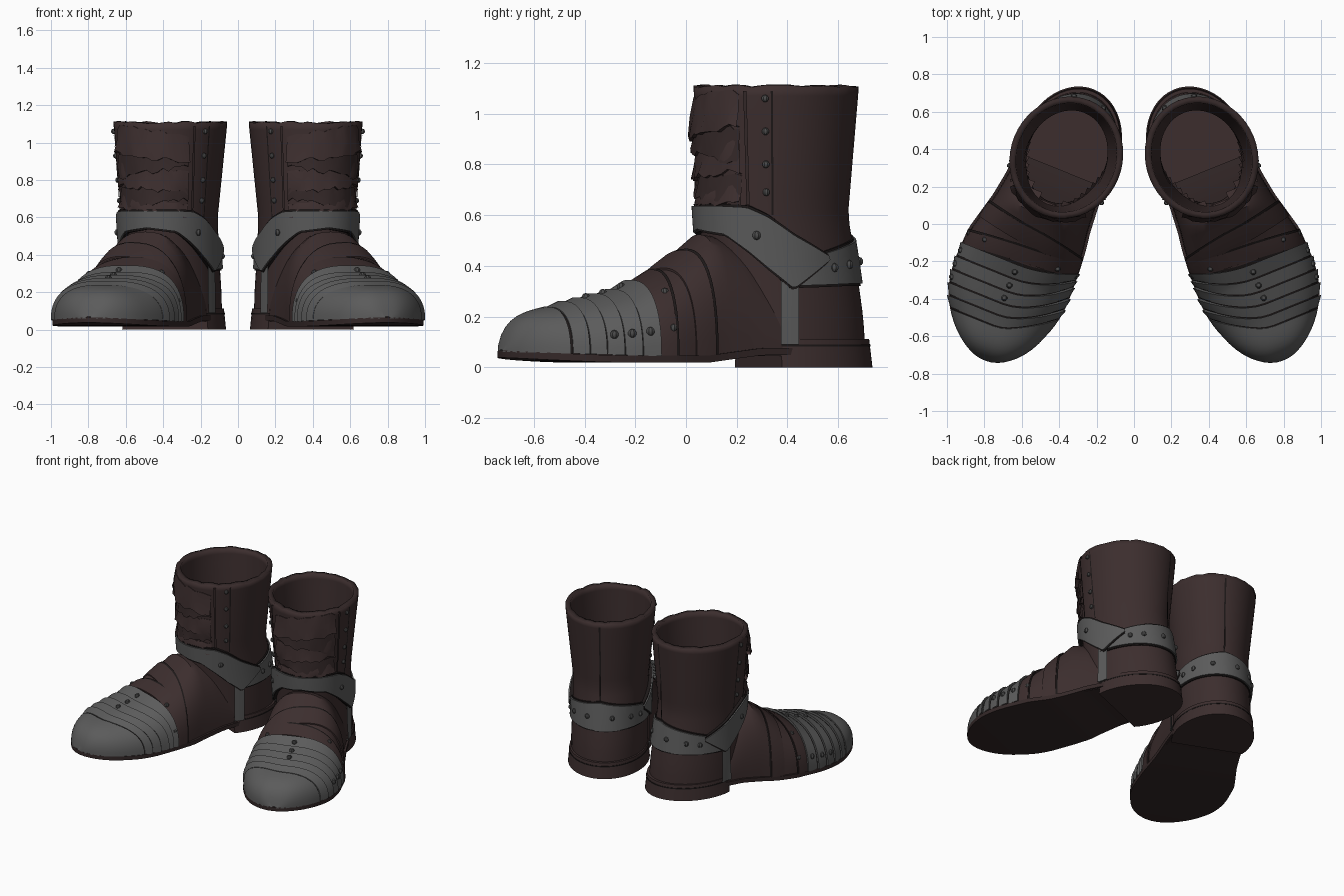
import bpy, bmesh, math, random
from mathutils import Matrix, Vector
from mathutils.bvhtree import BVHTree

random.seed(4)
cube = bpy.data.objects.get("Cube")
if cube:
    bpy.data.objects.remove(cube)

# One boot is laid out toe towards -y, then turned outwards and mirrored
PLACE = Matrix.Translation((0.36, 0.36, 0)) @ Matrix.Rotation(math.radians(22), 4, 'Z')


def material(name, rgb):
    m = bpy.data.materials.new(name)
    m.use_nodes = True
    m.diffuse_color = (*rgb, 1)
    bsdf = next(n for n in m.node_tree.nodes if n.type == 'BSDF_PRINCIPLED')
    bsdf.inputs["Base Color"].default_value = (*rgb, 1)
    bsdf.inputs["Roughness"].default_value = 0.8
    return m


LEATHER = material("brown leather", (0.045, 0.027, 0.027))
WORN = material("dark leather", (0.034, 0.021, 0.021))
METAL = material("grey metal", (0.105, 0.105, 0.105))
RIVET = material("rivet metal", (0.07, 0.07, 0.07))
SEAM = material("seam", (0.012, 0.009, 0.009))


def finish(name, bm, mat, thick=0):
    me = bpy.data.meshes.new(name)
    bm.transform(PLACE)
    bm.to_mesh(me)
    bm.free()
    ob = bpy.data.objects.new(name, me)
    bpy.context.collection.objects.link(ob)
    me.materials.append(mat)
    if thick:
        me.materials.append(WORN)
        mod = ob.modifiers.new("Thickness", 'SOLIDIFY')
        mod.thickness = thick
        mod.offset = -1
        mod.material_offset_rim = 1
    mod = ob.modifiers.new("Pair", 'MIRROR')
    mod.use_mirror_merge = False
    bpy.ops.object.select_all(action='DESELECT')
    ob.select_set(True)
    bpy.context.view_layer.objects.active = ob
    bpy.ops.object.shade_smooth_by_angle(angle=math.radians(35))


def grid(bm, rows, closed=False, caps=False):
    vs = [[bm.verts.new(p) for p in r] for r in rows]
    n = len(rows[0])
    for a, b in zip(vs, vs[1:]):
        for j in range(n if closed else n - 1):
            k = (j + 1) % n
            bm.faces.new((a[j], a[k], b[k], b[j]))
    if caps:
        bm.faces.new(vs[0][::-1])
        bm.faces.new(vs[-1])
    return bm


def table(keys, x):
    for a, b in zip(keys, keys[1:]):
        if x <= b[0]:
            f = max(0, (x - a[0]) / (b[0] - a[0]))
            return [p + (q - p) * f for p, q in zip(a[1:], b[1:])]
    return keys[-1][1:]


def spread(a, b, n):
    return [a + (b - a) * i / n for i in range(n + 1)]


# Shaft: height, forward shift, half width, half length
SHAFT = [(.06, -.035, .25, .325), (.2, -.03, .25, .32), (.4, -.01, .245, .31),
         (.6, .015, .25, .30), (.85, .01, .275, .315), (1.1, .005, .30, .33)]
# Foot: distance forward, side shift, half width, top height
FOOT = [(0, 0, .235, .30), (.2, .005, .25, .48), (.33, .01, .265, .53), (.43, .015, .285, .447),
        (.55, .025, .305, .36), (.71, .025, .31, .287), (.93, .025, .31, .237), (1.16, 0, .31, .19)]
TIP = 1.16


def shaft_ring(z, n=48, jitter=0):
    c, w, l = table(SHAFT, z)
    ang = spread(0, math.tau, n)[:-1]
    return [(math.sin(a) * w, -c - math.cos(a) * l, z + random.uniform(-jitter, jitter)) for a in ang]


def foot_size(s):
    c, w, h = table(FOOT, s)
    t = min(1, max(0, (s - .7) / (TIP - .7)))
    return c, w * (1 - t ** 2.2) ** .6, h * (1 - t ** 10) ** .5


def tip_push(s, off):
    return off * min(1, max(0, (s - .95) / .2))


def foot_point(s, t, off=0):
    c, w, h = foot_size(s)
    base = .045 + .015 * max(0, s - .7) / .46
    x = math.copysign(abs(math.cos(t)) ** .8, math.cos(t)) * (w + off)
    return Vector((c + x, -s - tip_push(s, off), base + max(.01, h - base + off) * max(0, math.sin(t)) ** .85))


def arch(s, off=0, n=28):
    return [foot_point(s, t, off) for t in spread(0, math.pi, n)]


def inside_shaft(face):
    p = face.calc_center_median()
    c, w, l = table(SHAFT, p.z)
    return (p.x / w) ** 2 + ((p.y + c) / l) ** 2 < .7


# Leather body: open shaft, and a foot cut away inside it
shaft_rows = [shaft_ring(z) for z in spread(.06, 1.07, 18)] + [shaft_ring(1.108, jitter=.006)]
stations = spread(0, .9, 24) + [.9 + (TIP - .9) * math.sin(f * math.pi / 2) for f in spread(.1, 1, 9)]
foot_rows = [arch(s) for s in stations]
body = grid(grid(bmesh.new(), shaft_rows, True), foot_rows)
bvh = BVHTree.FromBMesh(body)
body.free()
finish("boot_shaft", grid(bmesh.new(), shaft_rows, True), LEATHER, .034)
foot = grid(bmesh.new(), foot_rows)
bmesh.ops.delete(foot, geom=[f for f in foot.faces if inside_shaft(f)], context='FACES')
finish("foot_upper", foot, LEATHER)


def wrap(deg, z, off):
    """Point on the body in a direction measured from the front."""
    a = math.radians(deg)
    d = Vector((math.sin(a), -math.cos(a), 0))
    hit = bvh.ray_cast(d + Vector((0, 0, z)), -d)[0]
    return (hit or d * .3 + Vector((0, 0, z))) + d * off


def ribbon(name, a0, a1, low, high, mat, off=.018, top=None, n=40, jitter=0):
    """Raised strip round the body; low and high give its edges by angle."""
    top = off if top is None else top
    cols = []
    for a in spread(a0, a1, n):
        lo = low(a) + random.uniform(-jitter, jitter)
        hi = high(a) + random.uniform(-jitter, jitter)
        puff = random.uniform(-jitter, jitter) * .6
        mid = (lo + hi) / 2
        cols.append([wrap(a, lo, -.01), wrap(a, lo, off + puff), wrap(a, mid, (off + top) / 2 - puff),
                     wrap(a, hi, top), wrap(a, hi, -.01)])
    finish(name, grid(bmesh.new(), list(zip(*cols))), mat)


# Sole and heel block
rows = []
for s in stations[1:]:
    c, w, _ = foot_size(s)
    w += .014
    zb = .018 + .02 * max(0, (s - .7) / .46) ** 2 + .03 * min(1, max(0, (.42 - s) / .25))
    y = -s - tip_push(s, .014)
    rows.append([(c - w, y, zb), (c + w, y, zb), (c + w, y, zb + .028), (c - w, y, zb + .028)])
finish("sole", grid(bmesh.new(), rows, True, True), WORN)


def heel_ring(z, k):
    pts = [(math.sin(a) * .265 * k, .045 - math.cos(a) * .34 * k) for a in spread(0, math.tau, 48)[:-1]]
    return [(x, max(y, -.08), z) for x, y in pts]


finish("heel_block", grid(bmesh.new(), [heel_ring(0, 1.01), heel_ring(.085, .98), heel_ring(.112, .97)],
                          True, True), LEATHER)
finish("heel_welt", grid(bmesh.new(), [heel_ring(.082, .987), heel_ring(.09, .987)], True, True), SEAM)


# Toe armour: plates sweeping back on the inner side, over a dark underlay
LAG = [(.6, .06), (.8, .16), (1.0, .16), (TIP, 0)]


def swept(s, off=0):
    lag = table(LAG, s)[0]
    return [foot_point(s - lag * max(0, -math.cos(t)) ** 1.5, t, off) for t in spread(0, math.pi, 32)]


finish("toe_underlay", grid(bmesh.new(), [swept(s, .006) for s in spread(.62, 1.02, 14)]), SEAM)
edges = [.635, .715, .79, .86, .925, .985]
for i, (a, b) in enumerate(zip(edges, edges[1:])):
    b -= .008
    rows = [swept(a, .002)] + [swept(s, .023 - .012 * (s - a) / (b - a)) for s in spread(a, b, 4)] + [swept(b, .002)]
    finish(f"toe_plate_{i + 1}", grid(bmesh.new(), rows), METAL)
cap = [.985 + (TIP - .985) * math.sin(f * math.pi / 2) for f in spread(0, 1, 10)]
finish("toe_cap", grid(bmesh.new(), [swept(.985, .002)] + [swept(s, .014) for s in cap]), METAL)

# Leather wraps across the instep, with dark seams
for i, (a, b, skew) in enumerate([(.535, .615, .03), (.43, .52, -.05)]):
    rows = []
    for f, off in ((0, .0), (0, .014), (.5, .014), (1, .008), (1, 0)):
        rows.append([foot_point(a + (b - a) * f + skew * math.cos(t), t, off) for t in spread(0, math.pi, 28)])
    finish(f"instep_wrap_{i + 1}", grid(bmesh.new(), rows), LEATHER)
    rows = [[foot_point(a + d + skew * math.cos(t), t, .009) for t in spread(0, math.pi, 28)] for d in (-.012, .003)]
    finish(f"instep_seam_{i + 1}", grid(bmesh.new(), rows), SEAM)

# Straps as angle, height, half width: a band round the heel, and a broad
# strap over the instep that ends in a point on each side
HEEL_BAND = [(72, .37, .05), (110, .385, .06), (140, .405, .075), (180, .425, .095)]
INSTEP_STRAP = [(0, .59, .045), (28, .58, .055), (45, .545, .085), (60, .495, .1), (82, .415, .105), (116, .43, .004)]


def strap(name, keys, a0, a1, off):
    def edge(side, extra=0):
        def height(a):
            z, h = table(keys, min(abs(a), 360 - abs(a)))
            return z + side * (h + extra)
        return height
    ribbon(name + "_border", a0, a1, edge(-1, .009), edge(1, .009), SEAM, off - .009, n=60)
    ribbon(name, a0, a1, edge(-1), edge(1), METAL, off, n=60)


strap("heel_band", HEEL_BAND, 74, 286, .017)
strap("instep_strap", INSTEP_STRAP, -115, 115, .03)
for side, label in ((1, "outer"), (-1, "inner")):
    ribbon(f"{label}_stirrup", side * 79 - 8, side * 79 + 8, lambda a: .09, lambda a: .35, METAL, .016, n=6)
    # Side seam and front flap edge
    ribbon(f"{label}_side_seam", side * 64 - .8, side * 64 + .8, lambda a: .6, lambda a: 1.09, SEAM, .004, n=2)
    ribbon(f"{label}_flap_edge", side * 45 - 1.2, side * 45 + 1.2, lambda a: .64, lambda a: 1.09, WORN, .012, n=2)
ribbon("back_seam", 179, 181, lambda a: .53, lambda a: 1.08, SEAM, .003, n=2)

# Crumpled folds down the front of the shaft
folds = [(.63, .70, .026, 8), (.67, .78, .018, -7), (.75, .87, .022, 6), (.84, .98, .018, -9), (.92, 1.07, .03, 8)]
for i, (lo, hi, off, lean) in enumerate(folds):
    def shift(z, lean=lean):
        return lambda a: min(1.085, z + lean * a * .0001)
    ribbon(f"front_fold_{i + 1}", -40, 40, shift(lo), shift(hi), WORN if i % 2 else LEATHER, off, .004, 16, .013)

# Rivets
bm = bmesh.new()


def rivet(p, r=.018):
    bmesh.ops.create_uvsphere(bm, u_segments=8, v_segments=5, radius=r, matrix=Matrix.Translation(p))


for a, b in zip(edges, edges[1:4]):
    for t in (.3, 1.57):
        rivet(foot_point((a + b) / 2, t, .014))
for t in (.3, .9, 2.2, 2.84):
    rivet(foot_point(.575, t, .008), .016)
for side in (1, -1):
    rivet(wrap(side * 52, .52, .028))
    for a in (122, 140, 165):
        rivet(wrap(side * a, table(HEEL_BAND, a)[0], .015))
    for z in (.69, .8, .93, 1.06):
        rivet(wrap(side * 59, z, .003), .015)
finish("rivets", bm, RIVET)
